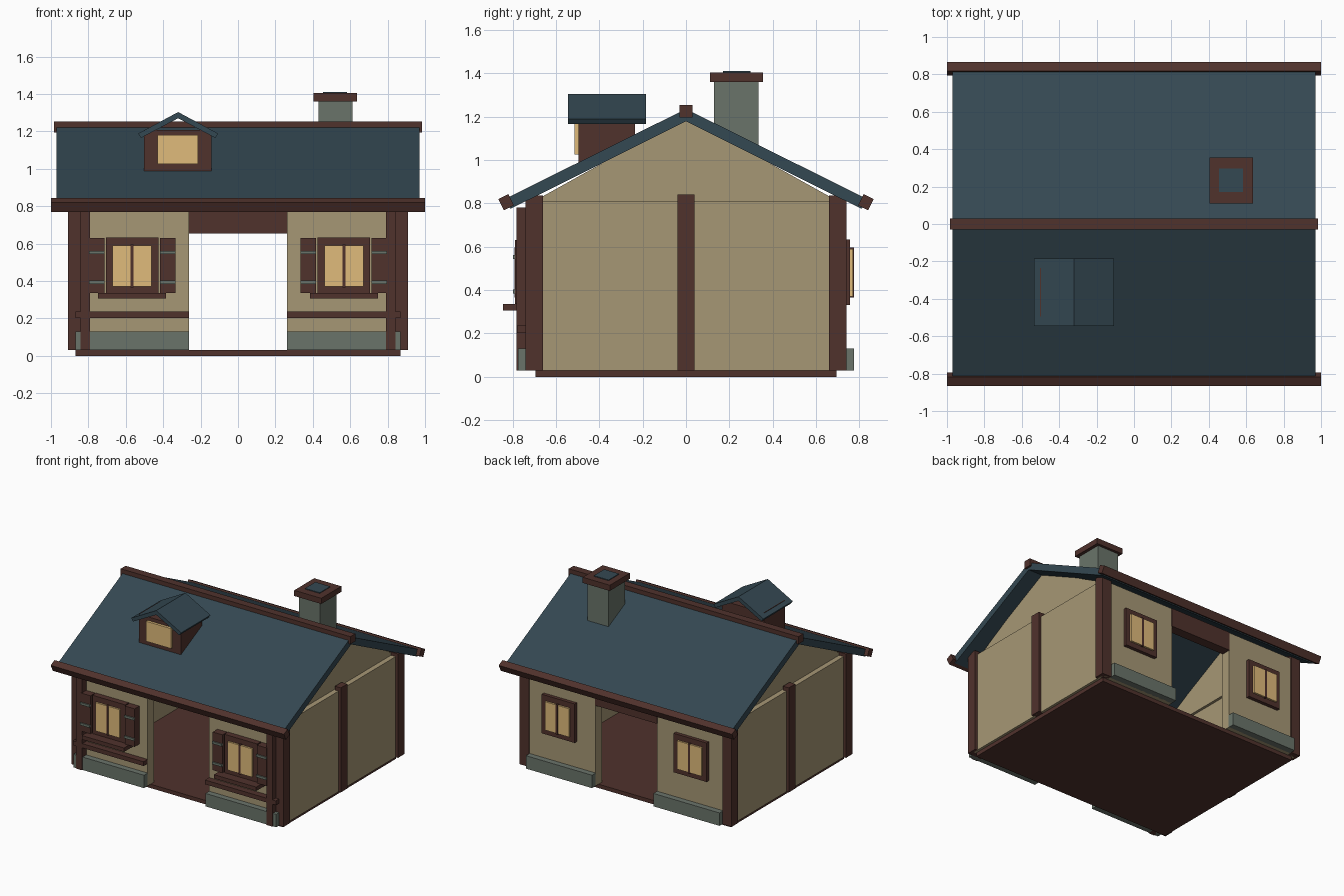
import bpy, bmesh, math

if "Cube" in bpy.data.objects:
    bpy.data.objects.remove(bpy.data.objects["Cube"])


def material(name, rgb):
    m = bpy.data.materials.new(name)
    m.diffuse_color = [((c / 255 + 0.055) / 1.055) ** 2.4 for c in rgb] + [1]
    m.use_nodes = True
    m.node_tree.nodes["Principled BSDF"].inputs["Base Color"].default_value = m.diffuse_color
    return m


WOOD = material("dark_wood", (80, 50, 44))
PLASTER = material("beige_plaster", (166, 151, 117))
SLATE = material("blue_slate", (52, 72, 82))
STONE = material("grey_stone", (106, 116, 106))
GLASS = material("warm_glass", (224, 187, 123))


def prism(name, profile, a, b, axis, mat):
    """Extrude a (horizontal, z) profile along x or y from a to b."""
    n = len(profile)
    place = (lambda p, t: (t, p[0], p[1])) if axis == "x" else (lambda p, t: (p[0], t, p[1]))
    verts = [place(p, t) for t in (a, b) for p in profile]
    faces = [tuple(range(n))[::-1], tuple(range(n, 2 * n))]
    faces += [(i, (i + 1) % n, n + (i + 1) % n, n + i) for i in range(n)]
    me = bpy.data.meshes.new(name)
    me.from_pydata(verts, [], faces)
    me.materials.append(mat)
    bm = bmesh.new()
    bm.from_mesh(me)
    bmesh.ops.recalc_face_normals(bm, faces=bm.faces)
    bm.to_mesh(me)
    bm.free()
    ob = bpy.data.objects.new(name, me)
    bpy.context.collection.objects.link(ob)
    return ob


def box(name, x, y, z, mat):
    x, y, z = sorted(x), sorted(y), sorted(z)
    return prism(name, [(y[0], z[0]), (y[1], z[0]), (y[1], z[1]), (y[0], z[1])], x[0], x[1], "x", mat)


def mx(s, a, b):
    return (s * a, s * b)


# Floor slab
box("floor", (-.87, .87), (-.695, .695), (0, .03), WOOD)

for s in (-1, 1):
    # Side walls, gables and centre posts
    box("side_wall", mx(s, .83, .89), (-.70, .70), (.03, .81), PLASTER)
    prism("gable", [(-.70, .81), (.70, .81), (0, 1.2)], s * .81, s * .85, "x", PLASTER)
    box("side_post", mx(s, .86, .91), (-.04, .04), (.03, .84), WOOD)

    for f in (-1, 1):
        # Front and back walls beside the doorway, with corner posts
        box("end_wall", mx(s, .263, .87), mx(f, .655, .73), (.03, .80), PLASTER)
        box("corner_post", mx(s, .83, .91), mx(f, .66, .74), (.03, .835), WOOD)
        box("stone_plinth", mx(s, .263, .87 if f < 0 else .83), mx(f, .725, .775), (.03, .13), STONE)
        # Window frame, two panes and mullion
        d = .775 if f < 0 else .757
        box("window_frame", mx(s, .425, .707), mx(f, .725, d), (.33, .632), WOOD)
        for a, b in ((.463, .559), (.575, .671)):
            box("window_pane", mx(s, a, b), mx(f, d - .005, d + .014), (.37, .59), GLASS)
        box("window_mullion", mx(s, .559, .575), mx(f, d - .005, d + .017), (.365, .595), WOOD)

    # Front sill, shutters, hinges and timber framing
    box("window_sill", mx(s, .385, .748), (-.845, -.73), (.305, .335), WOOD)
    for a, b in ((.335, .418), (.714, .797)):
        box("shutter", mx(s, a, b), (-.788, -.725), (.335, .63), WOOD)
        for z in (.393, .552):
            box("shutter_hinge", mx(s, a, b), (-.797, -.783), (z - .009, z + .009), STONE)
    box("front_rail", mx(s, .263, .87), (-.78, -.725), (.203, .236), WOOD)
    box("front_stud", mx(s, .79, .842), (-.782, -.725), (.03, .78), WOOD)

# Header above the back doorway
box("door_header", (-.265, .265), (.66, .735), (.655, .80), WOOD)

# Main roof slopes, eave boards and ridge beam
for f in (-1, 1):
    prism("roof_slope", [(0, 1.178), (f * .81, .774), (f * .835, .82), (0, 1.235)],
          -.97, .97, "x", SLATE)
    ang = -math.radians(26.5)
    c, k = math.cos(ang), math.sin(ang)
    eave = [(f * (.834 + u * c - v * k), .805 + u * k + v * c)
            for u, v in ((-.03, -.031), (.022, -.031), (.022, .027), (-.03, .027))]
    prism("eave_board", eave, -1, 1, "x", WOOD)
box("ridge_beam", (-.985, .985), (-.03, .03), (1.195, 1.253), WOOD)

# Dormer with its own small roof
DX = -.32
box("dormer_body", (-.503, -.143), (-.495, -.235), (.985, 1.2075), WOOD)
box("dormer_window", (-.43, -.215), (-.515, -.49), (1.025, 1.18), GLASS)
for s in (-1, 1):
    prism("dormer_roof", [(DX, 1.27), (DX + s * .198, 1.165), (DX + s * .214, 1.188), (DX, 1.303)],
          -.545, -.185, "y", SLATE)

# Chimney
box("chimney_stack", (.43, .612), (.13, .335), (1.03, 1.365), STONE)
box("chimney_cap", (.405, .637), (.11, .355), (1.36, 1.404), WOOD)
box("chimney_flue", (.455, .582), (.17, .298), (1.39, 1.41), SLATE)
